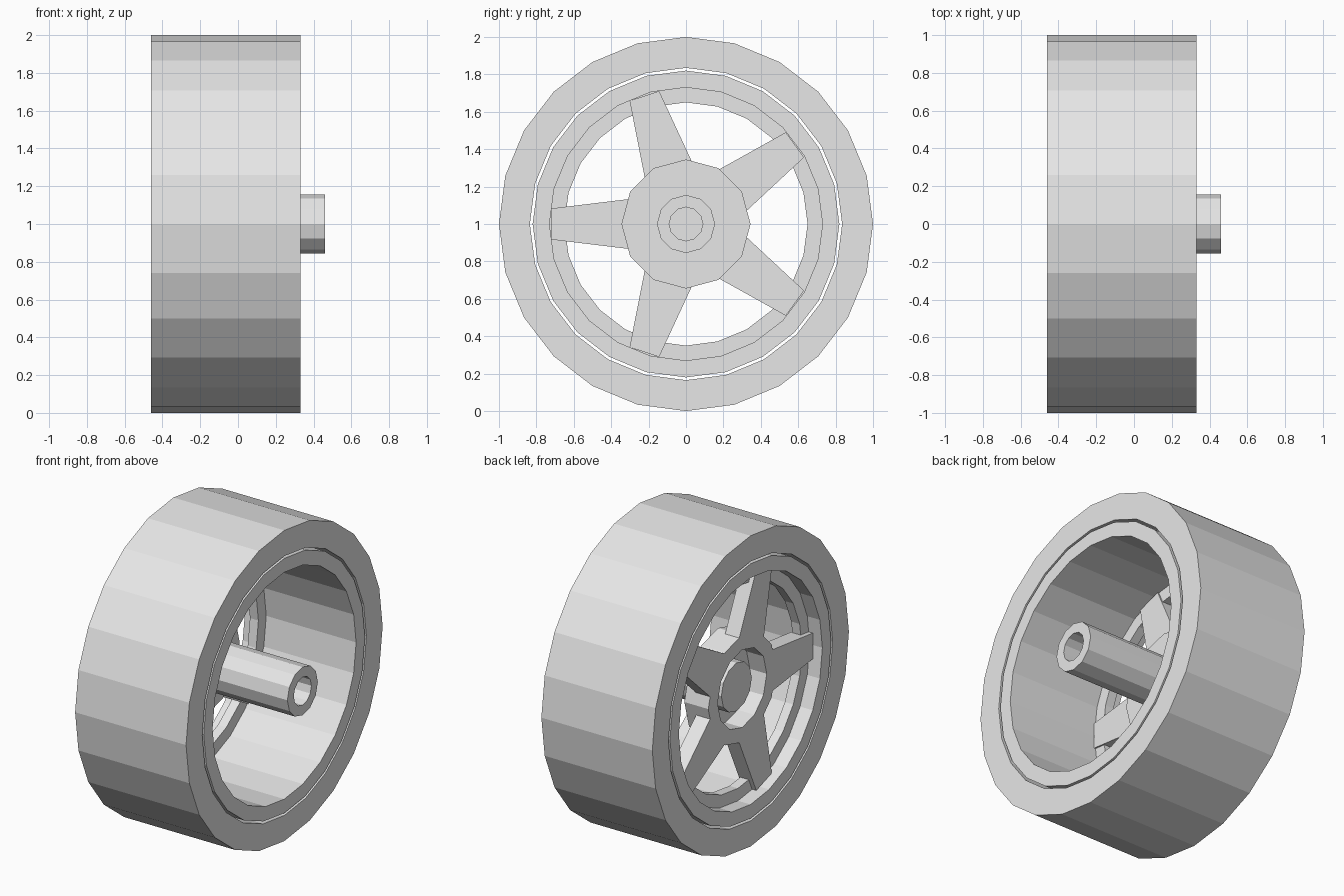
import bpy, bmesh
from math import cos, sin, pi, radians

if "Cube" in bpy.data.objects:
    bpy.data.objects.remove(bpy.data.objects["Cube"], do_unlink=True)

grey = bpy.data.materials.new("light_grey")
grey.use_nodes = True
grey.diffuse_color = (0.8, 0.8, 0.8, 1)
grey.node_tree.nodes["Principled BSDF"].inputs["Base Color"].default_value = (0.8, 0.8, 0.8, 1)

OUTER, INNER = -0.46, 0.33   # the two side planes of the wheel
SPOKE_FACE = OUTER + 0.06


def finish(name, bm):
    bmesh.ops.recalc_face_normals(bm, faces=bm.faces)
    mesh = bpy.data.meshes.new(name)
    bm.to_mesh(mesh)
    bm.free()
    mesh.materials.append(grey)
    obj = bpy.data.objects.new(name, mesh)
    obj.location.z = 1
    bpy.context.collection.objects.link(obj)
    return obj


def lathe(name, profile, sides):
    """Revolve a closed (x, radius) profile about the axle; radius 0 makes a cap centre."""
    bm = bmesh.new()
    rings = []
    for x, r in profile:
        if r == 0:
            rings.append([bm.verts.new((x, 0, 0))] * sides)
        else:
            angles = [2 * pi * i / sides for i in range(sides)]
            rings.append([bm.verts.new((x, r * cos(a), r * sin(a))) for a in angles])
    for a, b in zip(rings, rings[1:] + rings[:1]):
        for i in range(sides):
            j = (i + 1) % sides
            corners = list(dict.fromkeys((a[i], a[j], b[j], b[i])))
            if len(corners) > 2:
                bm.faces.new(corners)
    return finish(name, bm)


# Tyre, a plain wide band
lathe("tyre", [(OUTER, 0.835), (OUTER, 1), (INNER, 1), (INNER, 0.835)], 24)

# Rim barrel, separated from the tyre by a narrow gap
lathe("rim", [(OUTER, 0.73), (OUTER, 0.82), (INNER, 0.82), (INNER, 0.73)], 24)

# Inner lip behind the spoke faces
lathe("rim_lip", [(OUTER + 0.09, 0.65), (OUTER + 0.09, 0.73),
                  (OUTER + 0.15, 0.73), (OUTER + 0.15, 0.65)], 24)

# Hub cup, open on the outer side
lathe("hub", [(-0.28, 0), (-0.28, 0.25), (SPOKE_FACE, 0.25),
              (SPOKE_FACE, 0.345), (-0.23, 0.345), (-0.23, 0)], 12)

# Axle with a blind bore at its inner end
lathe("axle", [(-0.36, 0), (-0.36, 0.155), (0.46, 0.155),
               (0.46, 0.09), (-0.25, 0.09), (-0.25, 0)], 12)

# Five tapered spokes
for n in range(5):
    angle = radians(36 + 72 * n)
    bm = bmesh.new()
    outline = [(0.29, -0.135), (0.72, -0.083), (0.72, 0.083), (0.29, 0.135)]
    base = bm.faces.new([bm.verts.new((SPOKE_FACE, r * cos(angle) - w * sin(angle),
                                       r * sin(angle) + w * cos(angle))) for r, w in outline])
    result = bmesh.ops.extrude_face_region(bm, geom=[base], use_keep_orig=True)
    moved = [v for v in result["geom"] if isinstance(v, bmesh.types.BMVert)]
    bmesh.ops.translate(bm, verts=moved, vec=(0.1, 0, 0))
    finish(f"spoke_{n + 1}", bm)
